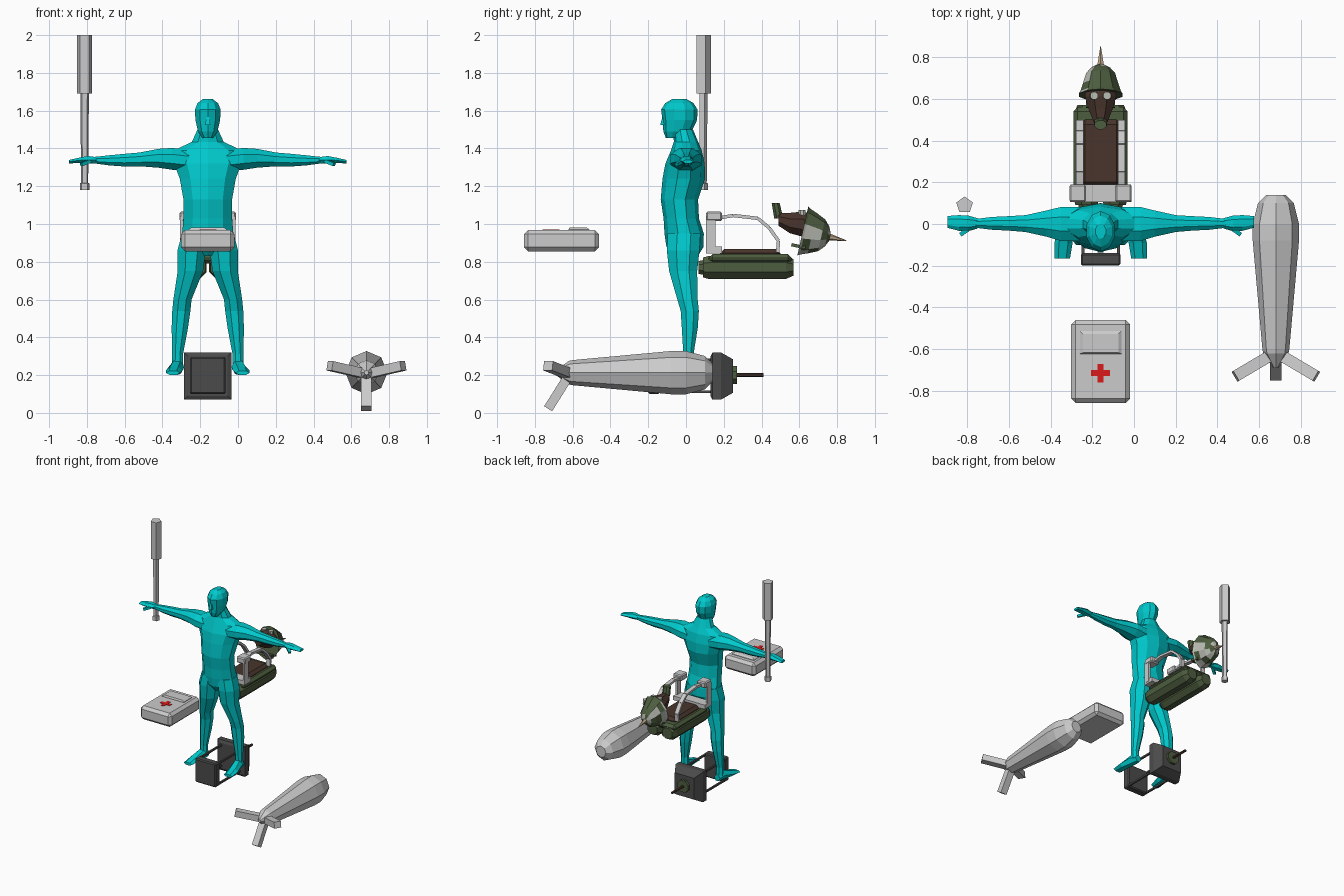
import bpy, bmesh, random
from math import cos, sin, pi, radians
from mathutils import Vector

random.seed(4)
CX = -0.16  # centre line of figure and gear


def mat(name, r, g, b):
    m = bpy.data.materials.new(name)
    m.diffuse_color = (r, g, b, 1)
    return m


TEAL = mat("teal", 0.0, 0.58, 0.6)
DARK = mat("dark_grey", 0.07, 0.07, 0.07)
GREEN = mat("olive", 0.075, 0.11, 0.05)
BROWN = mat("brown", 0.065, 0.035, 0.025)
PALE = mat("pale", 0.5, 0.52, 0.46)
TAN = mat("tan", 0.5, 0.38, 0.25)
RED = mat("red", 0.7, 0.01, 0.01)


def finish(name, bm, m):
    bmesh.ops.recalc_face_normals(bm, faces=bm.faces)
    me = bpy.data.meshes.new(name)
    bm.to_mesh(me)
    bm.free()
    ob = bpy.data.objects.new(name, me)
    bpy.context.collection.objects.link(ob)
    if m:
        me.materials.append(m)
    return ob


def loft(name, axis, secs, n=8, m=None, phase=None):
    """Join n-sided rings (x, y, z, ra, rb) lying across the axis."""
    bm = bmesh.new()
    phase = pi / n if phase is None else phase
    k = 1 / cos(pi / n) if n == 4 else 1.04
    rings = []
    for x, y, z, ra, rb in secs:
        ring = []
        for i in range(n):
            t = phase + 2 * pi * i / n
            a, b = k * ra * cos(t), k * rb * sin(t)
            off = {"x": (0, a, b), "y": (a, 0, b), "z": (a, b, 0)}[axis]
            ring.append(bm.verts.new(Vector((x, y, z)) + Vector(off)))
        rings.append(ring)
    for p, q in zip(rings, rings[1:]):
        for i in range(n):
            j = (i + 1) % n
            bm.faces.new((p[i], p[j], q[j], q[i]))
    bm.faces.new(rings[0])
    bm.faces.new(rings[-1])
    return finish(name, bm, m)


def box(name, lo, hi, m=None, bevel=0):
    bm = bmesh.new()
    bmesh.ops.create_cube(bm, size=1)
    lo, hi = Vector(lo), Vector(hi)
    for v in bm.verts:
        v.co = (lo + hi) / 2 + v.co * (hi - lo)
    ob = finish(name, bm, m)
    if bevel:
        mod = ob.modifiers.new("bevel", "BEVEL")
        mod.width, mod.segments = bevel, 1
    return ob


def bar(name, p, q, w, h, m=None):
    """Box of section w x h running from p to q."""
    p, q = Vector(p), Vector(q)
    ob = box(name, (-w / 2, -h / 2, 0), (w / 2, h / 2, (q - p).length), m)
    ob.rotation_euler = (q - p).to_track_quat("Z", "Y").to_euler()
    ob.location = p
    return ob


# Figure: torso, head, nose
torso = [(.83, 0, .05, .06), (.88, -.005, .13, .095), (.95, -.01, .137, .1),
         (1.03, -.025, .13, .09), (1.13, -.035, .13, .095), (1.24, -.012, .15, .108),
         (1.32, -.005, .18, .1), (1.39, .002, .18, .078), (1.435, 0, .085, .062), (1.5, -.015, .055, .05)]
loft("torso", "z", [(CX, y, z, a, b) for z, y, a, b in torso], 10, TEAL, pi / 10)
head = [(1.455, -.065, .028, .04), (1.49, -.045, .052, .072), (1.55, -.033, .066, .088),
        (1.605, -.035, .069, .093), (1.64, -.035, .055, .072), (1.662, -.035, .025, .035)]
loft("head", "z", [(CX, y, z, a, b) for z, y, a, b in head], 10, TEAL, pi / 2)
loft("nose", "z", [(CX, -.12, 1.525, .014, .016), (CX, -.115, 1.575, .006, .008)], 4, TEAL)

# Figure: arms, hands, legs, feet
arm = [(.1, 0, 1.335, .085, .06), (.19, 0, 1.345, .085, .06), (.26, .002, 1.348, .065, .052),
       (.36, .002, 1.342, .042, .038), (.44, .003, 1.338, .036, .035),
       (.52, .003, 1.337, .032, .028), (.6, .003, 1.338, .022, .018)]
hand = [(.59, .003, 1.338, .024, .018), (.635, .003, 1.34, .036, .022),
        (.68, .005, 1.337, .036, .016), (.735, .01, 1.33, .027, .01)]
leg = [(.07, -.01, .95, .07, .09), (.085, -.015, .86, .078, .09), (.092, -.015, .75, .07, .077),
       (.134, .008, .6, .05, .056), (.14, .02, .54, .05, .05), (.148, .02, .45, .045, .044),
       (.16, .013, .31, .03, .028), (.16, .015, .23, .032, .03)]
foot = [(.16, .05, .23, .025, .028), (.162, 0, .242, .035, .04),
        (.178, -.09, .224, .042, .024), (.184, -.165, .212, .036, .012)]
for side, s in (("right", -1), ("left", 1)):
    def mir(secs):
        return [(CX + s * x, y, z, a, b) for x, y, z, a, b in secs]
    loft(side + "_arm", "x", mir(arm), 8, TEAL)
    loft(side + "_hand", "x", mir(hand), 6, TEAL, 0)
    bar(side + "_thumb", (CX + s * .62, -.015, 1.335), (CX + s * .67, -.05, 1.315), .02, .018, TEAL)
    loft(side + "_leg", "z", mir(leg), 8, TEAL)
    loft(side + "_foot", "y", mir(foot), 6, TEAL, 0)

# Club held upright
club = [(1.18, .026), (1.215, .026), (1.217, .019), (1.69, .023), (1.691, .04), (2.0, .04)]
loft("club", "z", [(-.812, .09, z, r, r) for z, r in club], 5, None, pi / 2)

# Medical case
box("case", (-.302, -.858, .855), (-.018, -.46, .968), None, .022)
loft("case_handle", "z", [(CX, -.567, .96, .1, .055), (CX, -.567, .972, .1, .055),
                          (CX, -.572, .982, .085, .045)], 4)
for w, h in ((.045, .014), (.014, .045)):
    box("case_cross", (CX - w, -.715 - h, .96), (CX + w, -.715 + h, .971), RED)

# Bomb with three swept fins
shell = [(.14, .045), (.1, .085), (.0, .11), (-.08, .11), (-.6, .064), (-.62, .06), (-.69, .012)]
loft("bomb_shell", "y", [(.68, y, .213, r * .97, r) for y, r in shell], 8, None, 0)
for i, deg in enumerate((-90, 14, 166)):
    c, d = cos(radians(deg)), sin(radians(deg))
    bar("bomb_fin_%d" % i, (.68, -.615, .205), (.68 + c * .2, -.73, .205 + d * .183), .055, .05)

# Charge: front block, back block, corner rods, plunger
box("charge_front", (CX - .095, -.2, .1), (CX + .095, -.14, .295), DARK, .008)
back = [(.13, .105), (.14, .125), (.185, .125), (.25, .088)]
loft("charge_back", "y", [(CX, y, .195, r, r) for y, r in back], 4, DARK)
for sx in (-1, 1):
    for sz in (-1, 1):
        bar("charge_rod", (CX + sx * .085, -.15, .197 + sz * .085),
            (CX + sx * .085, .15, .197 + sz * .085), .014, .014, DARK)
loft("plunger_base", "y", [(CX, .245, .2, .05, .05), (CX, .27, .2, .05, .05)], 8, GREEN)
loft("plunger_rod", "y", [(CX, .26, .2, .01, .01), (CX, .41, .2, .01, .01)], 6, BROWN)

# Pack lying on its back: tanks, pad, belt and straps
strap = [(.16, 1.03), (.25, 1.045), (.38, 1.03), (.44, .98), (.49, .91), (.485, .85)]
for s in (-1, 1):
    x = CX + s * .068
    tank = [(.065, .035), (.09, .04), (.09, .055), (.12, .063), (.53, .063), (.57, .045)]
    loft("tank", "y", [(x, y, .77, r, r) for y, r in tank], 8, GREEN)
    for (y0, z0), (y1, z1) in zip(strap, strap[1:]):
        bar("shoulder_strap", (CX + s * .1, y0, z0), (CX + s * .1, y1, z1), .034, .018)
    box("belt_side", (CX + s * .13, .105, .86), (CX + s * .147, .155, 1.04))
    box("belt_buckle", (CX + s * .07, .105, 1.015), (CX + s * .149, .19, 1.065), None, .008)
box("pack_frame", (CX - .13, .12, .79), (CX + .13, .56, .84), GREEN, .02)
box("pack_pad", (CX - .097, .18, .82), (CX + .097, .5, .868), BROWN, .022)
box("belt_back", (CX - .145, .105, .845), (CX + .145, .19, .88))

# Gas mask facing up: face, canister, lenses
mask = [(.68, .975, .075, .08), (.61, 1.0, .078, .068), (.55, 1.005, .06, .056), (.49, 1.025, .035, .036)]
loft("mask", "y", [(CX, y, z, a, b) for y, z, a, b in mask], 8, BROWN)
loft("mask_canister", "z", [(CX, .488, 1.03, .026, .022), (CX, .487, 1.05, .032, .024),
                            (CX, .475, 1.11, .03, .022)], 8, GREEN)
for s in (-1, 1):
    loft("mask_lens", "z", [(CX + s * .031, .615, 1.03, .021, .021),
                            (CX + s * .031, .615, 1.073, .019, .019)], 8, PALE)

# Helmet with camouflage faces, neck flap and spike, tilted about its brim
dome = [(-.012, .105, .128), (0, .098, .12), (.04, .085, .105), (.09, .07, .083), (.12, .045, .052), (.135, .02, .02)]
helmet = loft("helmet", "z", [(0, 0, h, a, b) for h, a, b in dome], 10, GREEN)
helmet.data.materials.append(PALE)
for f in helmet.data.polygons:
    f.material_index = int(f.normal.z > 0 and random.random() < .5)
spike = loft("helmet_spike", "z", [(0, 0, .13, .018, .018), (0, 0, .225, .002, .002)], 6, TAN)
flap = box("helmet_flap", (-.07, .075, -.055), (.07, .092, .02), GREEN)
for ob in (helmet, spike, flap):
    ob.location = (CX, .63, .96)
    ob.rotation_euler = (-1.79, 0, 0)
